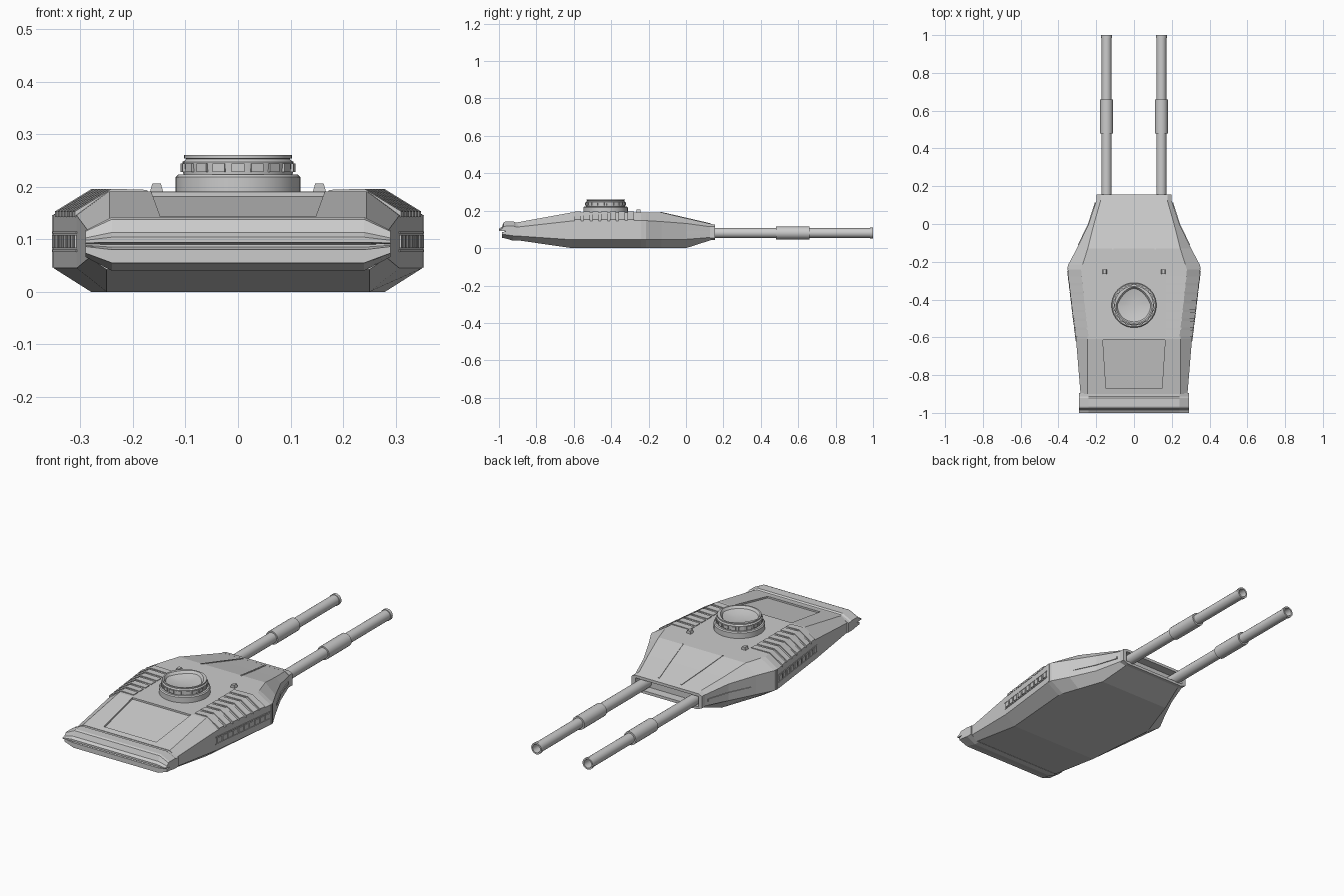
import bpy, bmesh
from math import sin, cos, pi, radians

if "Cube" in bpy.data.objects:
    bpy.data.objects.remove(bpy.data.objects["Cube"])


def loft(name, sections, smooth=False):
    """Skin a list of equal-length point loops and cap both ends."""
    bm = bmesh.new()
    rings = [[bm.verts.new(p) for p in s] for s in sections]
    n = len(rings[0])
    for a, b in zip(rings, rings[1:]):
        for i in range(n):
            j = (i + 1) % n
            bm.faces.new((a[i], a[j], b[j], b[i]))
    bm.faces.new(rings[0])
    bm.faces.new(rings[-1])
    bmesh.ops.recalc_face_normals(bm, faces=bm.faces)
    me = bpy.data.meshes.new(name)
    bm.to_mesh(me)
    bm.free()
    ob = bpy.data.objects.new(name, me)
    bpy.context.collection.objects.link(ob)
    if smooth:
        bpy.ops.object.select_all(action='DESELECT')
        ob.select_set(True)
        bpy.context.view_layer.objects.active = ob
        bpy.ops.object.shade_smooth_by_angle(angle=radians(35))
    return ob


def box(name, x0, x1, y0, y1, z0, z1):
    return loft(name, [[(x0, y0, z), (x1, y0, z), (x1, y1, z), (x0, y1, z)] for z in (z0, z1)])


def cut(target, cutter):
    m = target.modifiers.new("cut", 'BOOLEAN')
    m.operation = 'DIFFERENCE'
    m.solver = 'EXACT'
    m.object = cutter
    cutter.hide_render = True
    cutter.hide_viewport = True


def bar(name, pts, w, h):
    """Thin strip following points, w wide in x and h tall in z."""
    return loft(name, [[(x - w, y, z - h), (x + w, y, z - h), (x + w, y, z + h), (x - w, y, z + h)]
                       for x, y, z in pts])


def side_x(y):
    """Half width of the hull side wall at y, rear of the shoulder."""
    return 0.351 + (y + 0.24) * 0.043 / 0.36


# Hull: octagonal stations (y, bottom w, side w, top w, z bottom, z low, z high, z top)
stations = [
    (-0.90, 0.25, 0.283, 0.245, 0.042, 0.065, 0.113, 0.138),
    (-0.61, 0.25, 0.307, 0.245, 0.0, 0.045, 0.145, 0.191),
    (-0.24, 0.28, 0.351, 0.28, 0.0, 0.045, 0.147, 0.191),
    (-0.215, 0.275, 0.348, 0.272, 0.0, 0.045, 0.147, 0.191),
    (-0.13, 0.245, 0.303, 0.245, 0.0, 0.045, 0.142, 0.191),
    (0.0, 0.20, 0.24, 0.212, 0.0, 0.047, 0.132, 0.16),
    (0.14, 0.165, 0.194, 0.172, 0.045, 0.058, 0.113, 0.128),
]


def octagon(y, b, s, t, z0, z1, z2, z3):
    return [(-b, y, z0), (b, y, z0), (s, y, z1), (s, y, z2),
            (t, y, z3), (-t, y, z3), (-s, y, z2), (-s, y, z1)]


hull = loft("hull", [octagon(*s) for s in stations])

# Front lip with a recessed gun opening
lip = loft("front_lip", [octagon(y, 0.17, 0.198, 0.178, 0.044, 0.055, 0.116, 0.131 - d)
                         for y, d in ((0.128, 0), (0.155, 0.006))])
opening = box("opening_cutter", -0.178, 0.178, 0.11, 0.2, 0.058, 0.111)
cut(hull, opening)
cut(lip, opening)

# Sunken rear deck panel
deck = loft("deck_cutter", [[(-w, y, z), (w, y, z), (w, y, z + 0.06), (-w, y, z + 0.06)]
                            for y, w, z in ((-0.87, 0.148, 0.135), (-0.615, 0.165, 0.181))])
cut(hull, deck)

# Rear bumper with two jaws and a groove, tapered toward its ends
prof = [(-0.895, 0.04), (-0.925, 0.04), (-0.965, 0.052), (-0.985, 0.055), (-0.985, 0.08),
        (-0.965, 0.085), (-0.965, 0.09), (-1.0, 0.094), (-1.0, 0.104), (-0.985, 0.113),
        (-0.975, 0.138), (-0.965, 0.142), (-0.92, 0.142), (-0.912, 0.136), (-0.895, 0.136)]
loft("rear_bumper", [[(x, y, 0.092 + (z - 0.092) * k) for y, z in prof]
                     for x, k in ((-0.29, 0.5), (-0.24, 1), (0.24, 1), (0.29, 0.5))])

# Cupola: lathe whose inner rings narrow toward the back into an egg shape
cy, N = -0.43, 40


def ring(r, z, egg=0.0):
    pts = []
    for i in range(N):
        a = 2 * pi * i / N
        pts.append((r * cos(a) * (1 - egg * max(0, sin(a))), cy + r * sin(a), z))
    return pts


loft("cupola", [ring(0.119, 0.18), ring(0.119, 0.218), ring(0.114, 0.223), ring(0.104, 0.223),
                ring(0.106, 0.247), ring(0.101, 0.25), ring(0.098, 0.253), ring(0.103, 0.254),
                ring(0.103, 0.26), ring(0.096, 0.26, 0.25), ring(0.088, 0.248, 0.3),
                ring(0.05, 0.24, 0.3), ring(0.015, 0.238, 0.3)], True)

# Vision blocks around the cupola
for i in range(18):
    b = box(f"vision_block_{i}", 0.096, 0.109, -0.012, 0.012, 0.228, 0.244)
    b.location = (0, cy, 0)
    b.rotation_euler[2] = 2 * pi * (i + 0.5) / 18

for side, s in (("left", -1), ("right", 1)):
    # Gun barrel with sleeve, muzzle ring and open bore
    tube = [(0.08, 0.027), (0.48, 0.027), (0.48, 0.034), (0.66, 0.034), (0.66, 0.026),
            (0.985, 0.026), (0.985, 0.029), (1.0, 0.029), (1.0, 0.021), (0.85, 0.021)]
    loft(f"gun_barrel_{side}", [[(s * 0.145 + r * cos(2 * pi * i / 20), y, 0.081 + r * sin(2 * pi * i / 20))
                                 for i in range(20)] for y, r in tube], True)

    # Armour slats wrapped over the shoulder
    for k in range(7):
        y0 = -0.595 + k * 0.047
        secs = []
        for y in (y0, y0 + 0.034):
            w = side_x(y)
            t = w - 0.068
            outline = [(0.17, 0.18), (0.173, 0.194), (t, 0.196), (w + 0.002, 0.153),
                       (w + 0.002, 0.142), (w - 0.02, 0.142), (t - 0.01, 0.18)]
            secs.append([(s * x, y, z) for x, z in outline])
        loft(f"armour_slat_{side}_{k}", secs)

    # Side window strip: two rails and a row of blocks
    for z in (0.078, 0.113):
        bar(f"window_rail_{side}_{z}", [(s * side_x(y), y, z) for y in (-0.62, -0.245)], 0.003, 0.002)
    for k in range(10):
        y0 = -0.61 + k * 0.037
        bar(f"side_window_{side}_{k}", [(s * side_x(y), y, 0.0955) for y in (y0, y0 + 0.027)], 0.004, 0.0125)

    # Front side strip, seam rib and glacis ridge
    bar(f"side_strip_{side}", [(s * 0.293, -0.11, 0.084), (s * 0.24, 0, 0.084), (s * 0.203, 0.115, 0.084)],
        0.004, 0.006)
    bar(f"side_seam_{side}", [(s * 0.351, -0.236, 0.096), (s * 0.3495, -0.226, 0.096)], 0.003, 0.05)
    bar(f"glacis_ridge_{side}", [(s * 0.112, -0.135, 0.191), (s * 0.088, 0, 0.16), (s * 0.063, 0.13, 0.13)],
        0.004, 0.003)

    # Small roof sight
    loft(f"roof_sight_{side}", [[(s * 0.155 - w, -0.265, z), (s * 0.155 + w, -0.265, z),
                                 (s * 0.155 + w, -0.242, z), (s * 0.155 - w, -0.242, z)]
                                for w, z in ((0.014, 0.185), (0.008, 0.206))])
